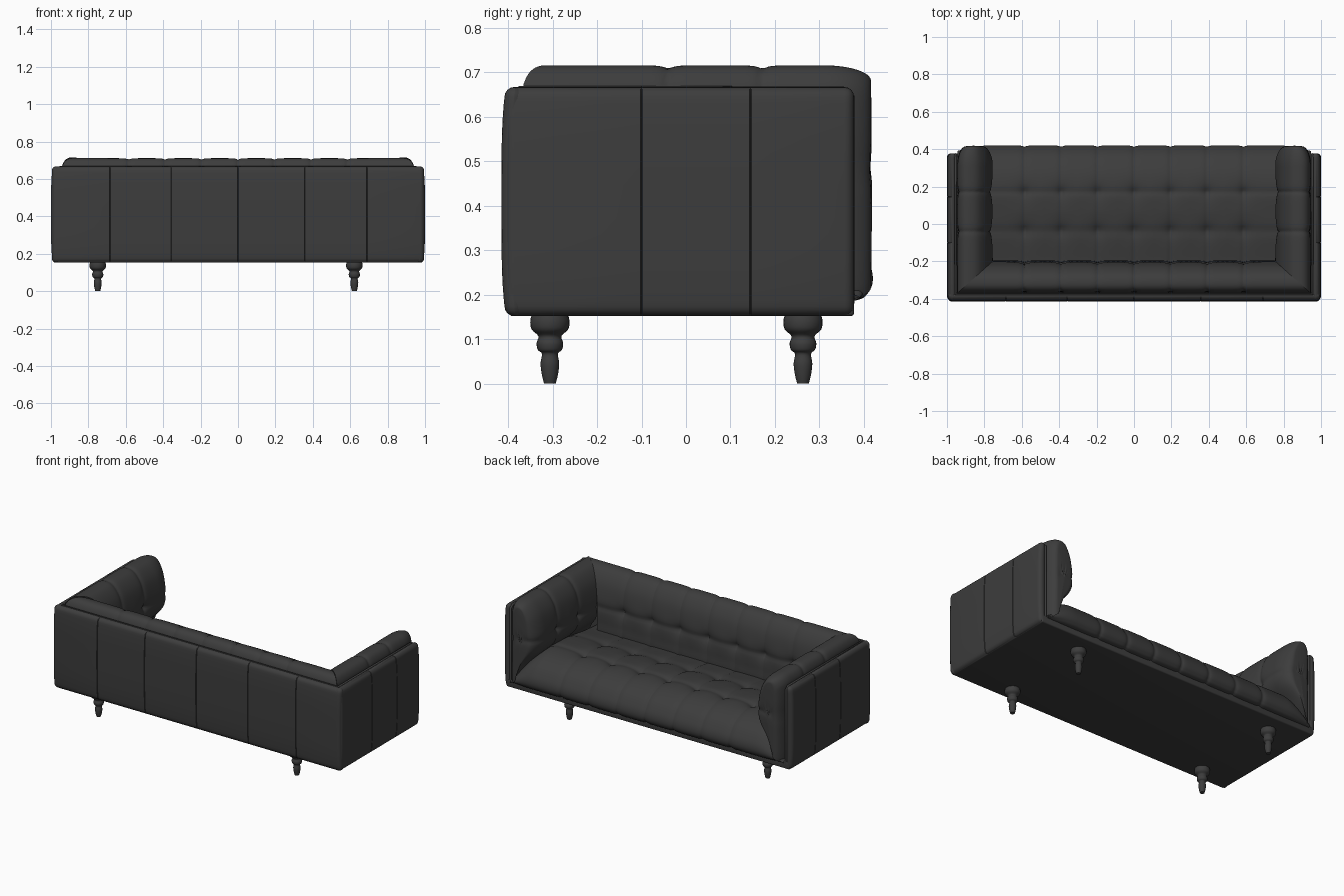
import bpy, bmesh, math
from mathutils import Vector

if "Cube" in bpy.data.objects:
    bpy.data.objects.remove(bpy.data.objects["Cube"])

leather = bpy.data.materials.new("charcoal leather")
leather.use_nodes = True
COLOR = (0.046, 0.046, 0.046, 1)
leather.diffuse_color = COLOR
bsdf = leather.node_tree.nodes["Principled BSDF"]
bsdf.inputs["Base Color"].default_value = COLOR
bsdf.inputs["Roughness"].default_value = 0.6


def finish(name, bm, angle=40):
    mesh = bpy.data.meshes.new(name)
    bm.to_mesh(mesh)
    bm.free()
    obj = bpy.data.objects.new(name, mesh)
    bpy.context.collection.objects.link(obj)
    mesh.materials.append(leather)
    bpy.ops.object.select_all(action='DESELECT')
    obj.select_set(True)
    bpy.context.view_layer.objects.active = obj
    bpy.ops.object.shade_smooth_by_angle(angle=math.radians(angle))
    return obj


def spline(points, steps, closed=False):
    """Catmull-Rom curve through 2D points."""
    p = [Vector(q) for q in points]
    n = len(p)
    get = (lambda i: p[i % n]) if closed else (lambda i: p[max(0, min(n - 1, i))])
    out = []
    for i in range(n if closed else n - 1):
        a, b, c, d = (get(i + k) for k in (-1, 0, 1, 2))
        for s in range(steps):
            t = s / steps
            out.append(0.5 * (2 * b + (c - a) * t + (2 * a - 5 * b + 4 * c - d) * t ** 2
                              + (3 * b - a - 3 * c + d) * t ** 3))
    if not closed:
        out.append(p[-1])
    return out


def cushion(name, rows, depth, loop=False):
    """Skin rows of points, then press seams in along the normals."""
    bm = bmesh.new()
    grid = [[bm.verts.new(co) for co in row] for row in rows]
    for r0, r1 in zip(grid, grid[1:]):
        n = len(r0)
        for i in range(n if loop else n - 1):
            j = (i + 1) % n
            bm.faces.new((r0[i], r0[j], r1[j], r1[i]))
    bmesh.ops.remove_doubles(bm, verts=bm.verts, dist=1e-5)
    bmesh.ops.recalc_face_normals(bm, faces=bm.faces)
    mid = sum((v.co for v in bm.verts), Vector()) / len(bm.verts)
    if sum(f.normal.dot(f.calc_center_median() - mid) * f.calc_area() for f in bm.faces) < 0:
        bmesh.ops.reverse_faces(bm, faces=bm.faces)
    bm.normal_update()
    moves = [(v, v.normal * depth(v.co)) for v in bm.verts]
    for v, m in moves:
        v.co -= m
    return finish(name, bm, 70)


def press(da, db):
    """Depth of seams at distances da and db, deepest where they cross."""
    return (0.009 * math.exp(-da / 0.012) + 0.009 * math.exp(-db / 0.014)
            + 0.022 * math.exp(-math.hypot(da, db) / 0.035))


def nearest(value, seams):
    return min(abs(value - s) for s in seams)


SEAMS_X = [0.195 * i for i in range(-3, 4)]
SEAMS_Y = (-0.04, 0.172)
SEAM_Z = 0.49
EDGE, REAR = 0.945, -0.37

# Padded sections: distance inward from shell, height; the arms taper below
upper = [(0, 0.4), (0, 0.62), (0.012, 0.688), (0.05, 0.715), (0.11, 0.702),
         (0.16, 0.64), (0.186, 0.55), (0.192, 0.475)]
arm_section = spline(upper + [(0.168, 0.405), (0.09, 0.32), (0.03, 0.235), (0, 0.19)], 6, True)
back_section = spline(upper + [(0.192, 0.4), (0.185, 0.31), (0.1, 0.22), (0, 0.19)], 6, True)

# Back cushion, mitred at both ends
rows = [[((EDGE - t) * (i / 130 - 1), REAR + 0.9 * t, 0.993 * z) for t, z in back_section]
        for i in range(261)]
cushion("back_cushion", rows,
        lambda c: press(nearest(c.x, SEAMS_X), abs(c.z - SEAM_Z)), True)

# Arm cushions with rounded front ends
FRONT, CAP = 0.31, 0.106
for side, label in ((1, "left"), (-1, "right")):
    def ring(y, kt, kz):
        return [(side * (EDGE - 0.09 - (t - 0.09) * kt), y, 0.45 + (z - 0.45) * kz)
                for t, z in arm_section]

    rows = []
    for i in range(80):
        rows.append([(side * (EDGE - t), (REAR + 0.9 * t) * (1 - i / 80) + FRONT * i / 80, z)
                     for t, z in arm_section])
    for i in range(13):
        a = math.pi / 24 * i
        rows.append(ring(FRONT + CAP * math.sin(a),
                         1 - 0.55 * (1 - math.cos(a)), 1 - 0.13 * (1 - math.cos(a))))
    for k in (0.8, 0.6, 0.4, 0.2, 0):
        rows.append(ring(FRONT + CAP + 0.003 * (1 - k), 0.45 * k, 0.87 * k))
    cushion(label + "_arm_cushion", rows,
            lambda c: press(nearest(c.y, SEAMS_Y), abs(c.z - SEAM_Z)), True)

# Seat cushion, rolled over the front and tapered under the arms
profile = spline([(-0.34, 0.33), (-0.2, 0.345), (-0.05, 0.37), (0.08, 0.385), (0.18, 0.39),
                  (0.28, 0.376), (0.36, 0.338), (0.405, 0.285), (0.42, 0.24),
                  (0.41, 0.205), (0.375, 0.186), (0.25, 0.18)], 8)
rows = []
for i in range(241):
    x = EDGE * (i / 120 - 1)
    e = max(0, (abs(x) - 0.76) / (EDGE - 0.76)) ** 2
    rows.append([(x, y - 0.03 * e, 0.185 + (z - 0.185) * (1 - 0.85 * e))
                 for y, z in profile])
cushion("seat_cushion", rows,
        lambda c: press(nearest(c.x, SEAMS_X),
                        nearest(c.y, SEAMS_Y) if c.z > 0.27 else 1))


def slice_at(bm, co, normal):
    bmesh.ops.bisect_plane(bm, geom=bm.verts[:] + bm.edges[:] + bm.faces[:],
                           plane_co=normal * co, plane_no=normal)


def slab(lo, hi, radius):
    """Box with rounded edges."""
    bm = bmesh.new()
    bmesh.ops.create_cube(bm, size=1)
    for v in bm.verts:
        v.co = (lo + hi) / 2 + Vector(a * b for a, b in zip(v.co, hi - lo))
    bmesh.ops.bevel(bm, geom=bm.edges[:], offset=radius, segments=4, profile=0.5,
                    affect='EDGES')
    return bm


def panel(name, lo, hi, axis, seams, outward):
    """Slab with a slightly pillowed outward face and stitched vertical grooves."""
    lo, hi, outward = Vector(lo), Vector(hi), Vector(outward)
    middle, half = (lo + hi) / 2, (hi - lo) / 2
    bm = slab(lo, hi, 0.022)
    normal = Vector((axis == 0, axis == 1, 0))
    for s in seams:
        for shift in (-0.002, 0, 0.002):
            slice_at(bm, s + shift, normal)
    for k in range(-6, 7):
        slice_at(bm, middle.z + half.z * k / 7, Vector((0, 0, 1)))
    for v in bm.verts:
        if (v.co - middle).dot(outward) > 0:
            v.co -= outward * 0.01 * ((v.co.z - middle.z) / half.z) ** 4
            if nearest(v.co[axis], seams) < 1e-4:
                v.co -= outward * 0.004
    finish(name, bm)


# Outer shell
BOTTOM, TOP = 0.152, 0.667
panel("back_shell", (-0.995, -0.415, BOTTOM), (0.995, -0.365, TOP), 0,
      (-0.685, -0.357, 0, 0.357, 0.69), (0, -1, 0))
panel("left_shell", (0.95, -0.408, BOTTOM), (1, 0.378, TOP), 1, (-0.1, 0.145), (1, 0, 0))
panel("right_shell", (-1, -0.408, BOTTOM), (-0.95, 0.378, TOP), 1, (-0.1, 0.145), (-1, 0, 0))
finish("base", slab(Vector((-0.98, -0.398, BOTTOM)), Vector((0.98, 0.378, 0.2)), 0.008))

# Piping along the inner rim of the shell
curve = bpy.data.curves.new("shell_piping", 'CURVE')
curve.dimensions = '3D'
curve.bevel_depth = 0.007
curve.bevel_resolution = 2
half_path = [(0.953, 0.372, 0.18), (0.953, 0.372, 0.645), (0.953, 0.352, 0.662),
             (0.953, -0.375, 0.662)]
path = half_path + [(-x, y, z) for x, y, z in reversed(half_path)]
line = curve.splines.new('POLY')
line.points.add(len(path) - 1)
for point, co in zip(line.points, path):
    point.co = (*co, 1)
curve.materials.append(leather)
bpy.context.collection.objects.link(bpy.data.objects.new("shell_piping", curve))

# Turned legs
turned = spline([(0.038, 0.162), (0.044, 0.142), (0.041, 0.122), (0.026, 0.107),
                 (0.03, 0.091), (0.027, 0.076), (0.018, 0.067), (0.021, 0.045),
                 (0.018, 0.02), (0.013, 0)], 4)
for x, xname in ((-0.75, "right"), (0.622, "left")):
    for y, yname in ((-0.306, "rear"), (0.263, "front")):
        bm = bmesh.new()
        rings = []
        for r, z in turned:
            rings.append([bm.verts.new((x + r * math.cos(a), y + r * math.sin(a), z))
                          for a in (math.tau * k / 24 for k in range(24))])
        for r0, r1 in zip(rings, rings[1:]):
            for k in range(24):
                bm.faces.new((r0[k - 1], r1[k - 1], r1[k], r0[k]))
        bm.faces.new(rings[0])
        bm.faces.new(rings[-1])
        bmesh.ops.recalc_face_normals(bm, faces=bm.faces)
        finish(f"{yname}_{xname}_leg", bm)
